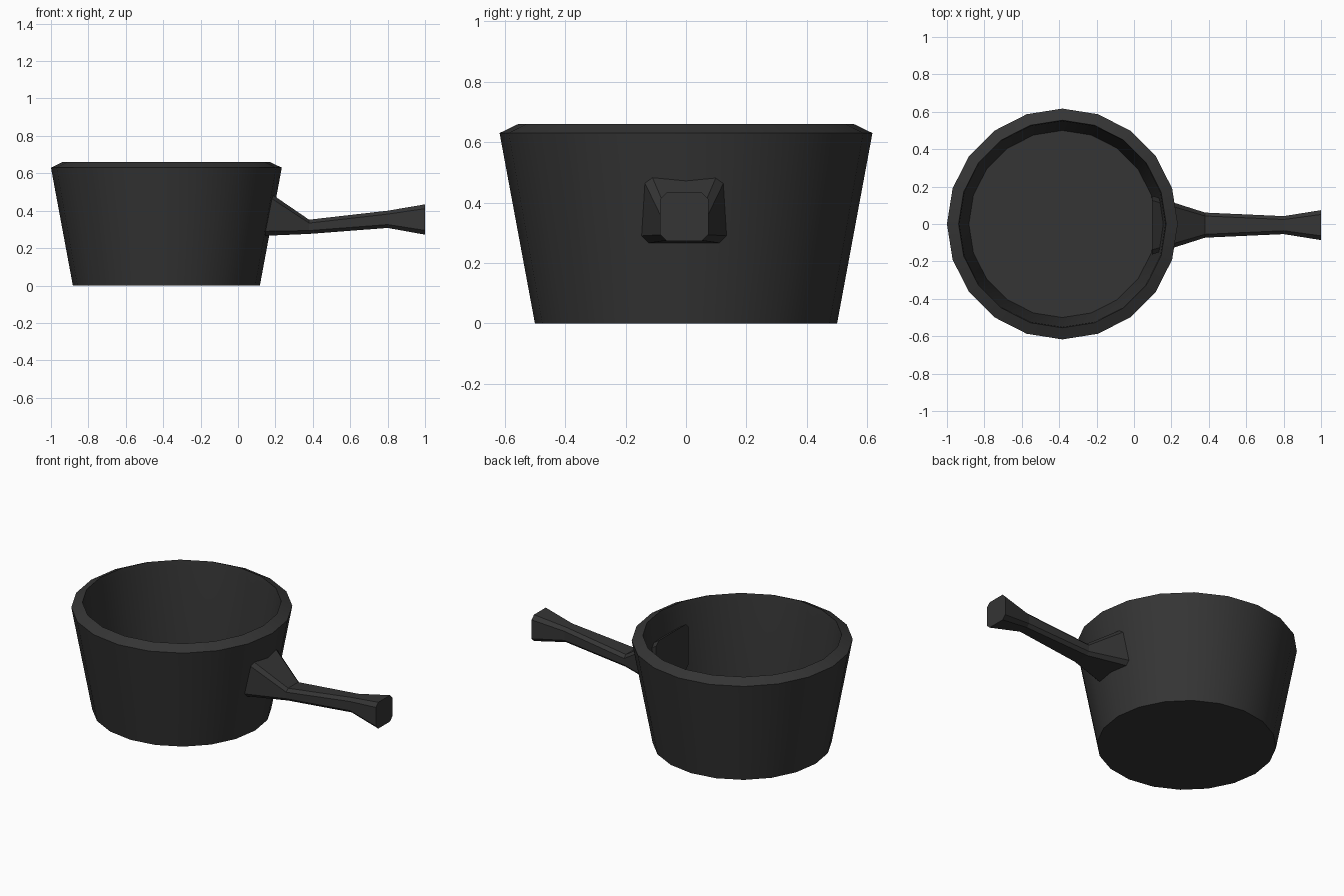
import bpy, bmesh
from math import cos, sin, pi, radians

if "Cube" in bpy.data.objects:
    bpy.data.objects.remove(bpy.data.objects["Cube"])

mat = bpy.data.materials.new("cast_iron")
mat.diffuse_color = (0.035, 0.035, 0.035, 1)
mat.use_nodes = True
mat.node_tree.nodes["Principled BSDF"].inputs["Base Color"].default_value = mat.diffuse_color


def skin(name, rings):
    """Bridge equal-length rings of points in order and cap both ends."""
    bm = bmesh.new()
    loops = [[bm.verts.new(p) for p in ring] for ring in rings]
    n = len(loops[0])
    for a, b in zip(loops, loops[1:]):
        for i in range(n):
            j = (i + 1) % n
            bm.faces.new((a[i], a[j], b[j], b[i]))
    bm.faces.new(loops[0][::-1])
    bm.faces.new(loops[-1])
    bmesh.ops.recalc_face_normals(bm, faces=bm.faces)
    me = bpy.data.meshes.new(name)
    bm.to_mesh(me)
    bm.free()
    me.materials.append(mat)
    ob = bpy.data.objects.new(name, me)
    bpy.context.collection.objects.link(ob)
    return ob


# Pot body: 20-sided lathe, outer wall, chamfered rim, inner wall, floor
def circle(r, z, cx=-0.383, n=20):
    return [(cx + r * cos(2 * pi * i / n), r * sin(2 * pi * i / n), z) for i in range(n)]


profile = [(0.5, 0), (0.617, 0.63), (0.555, 0.66), (0.55, 0.63), (0.5, 0.03)]
pot = skin("pot_body", [circle(r, z) for r, z in profile])


# Handle: chamfered rectangular sections along x, flared at both ends
def section(x, half_width, z0, z1, c, cy=-0.006):
    w = half_width
    yz = [(-w + c, z0), (w - c, z0), (w, z0 + c), (w, z1 - c),
          (w - c, z1), (-w + c, z1), (-w, z1 - c), (-w, z0 + c)]
    return [(x, cy + y, z) for y, z in yz]


handle = skin("handle", [
    section(0.097, 0.157, 0.264, 0.545, 0.025),
    section(0.38, 0.067, 0.276, 0.352, 0.018),
    section(0.80, 0.048, 0.308, 0.400, 0.018),
    section(1.00, 0.080, 0.272, 0.434, 0.023),
])

# Smooth pot walls with sharp rim; faceted handle stays flat
bpy.ops.object.select_all(action='DESELECT')
pot.select_set(True)
bpy.context.view_layer.objects.active = pot
bpy.ops.object.shade_smooth_by_angle(angle=radians(30))
